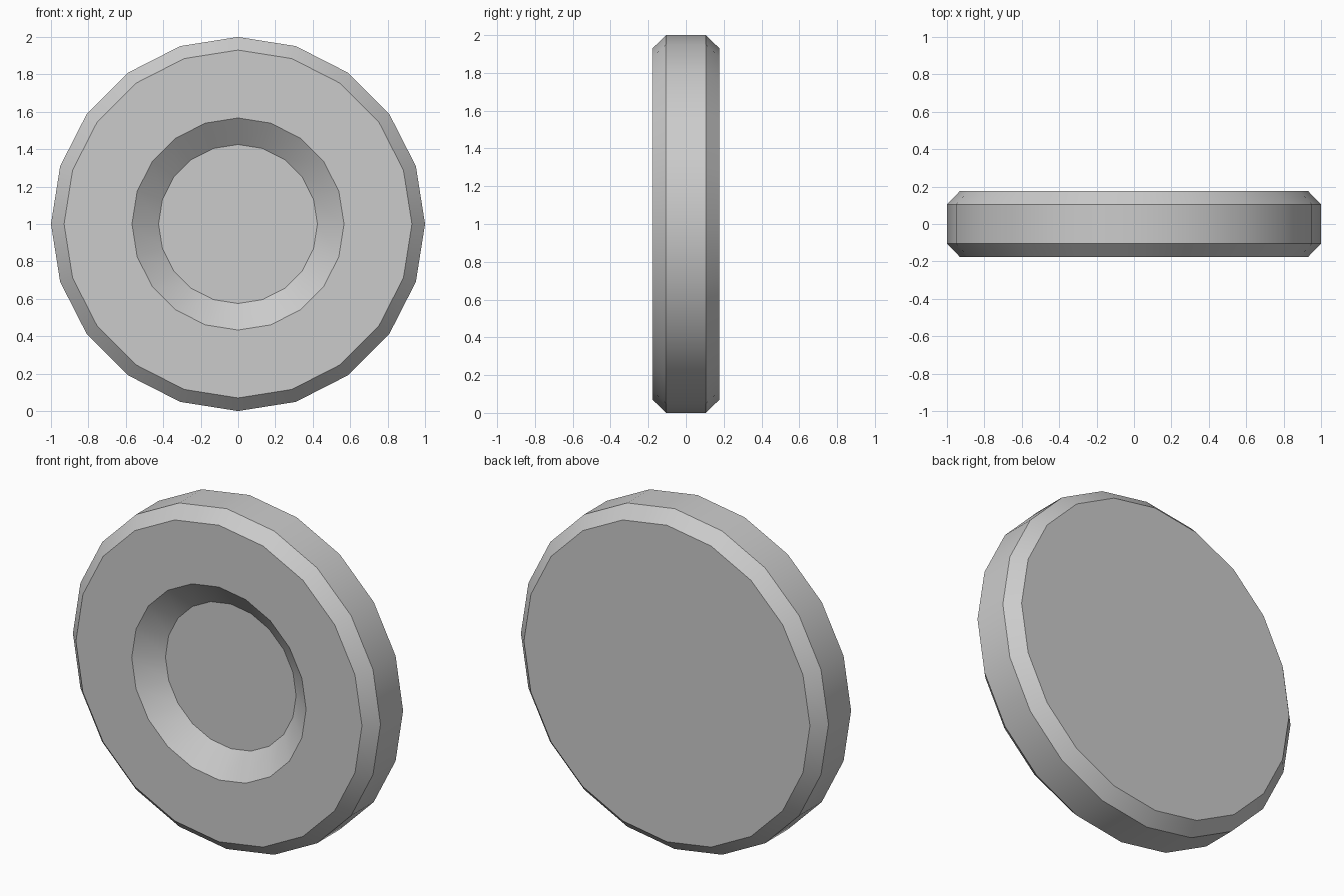
import bpy, bmesh
from math import sin, cos, pi, radians

if "Cube" in bpy.data.objects:
    bpy.data.objects.remove(bpy.data.objects["Cube"])

SIDES = 20

# Half profile of the disc as (radius, y): recess floor, front rim, tread, back
profile = [(0.425, -0.067), (0.567, -0.177), (0.93, -0.177), (1.0, -0.105),
           (1.0, 0.105), (0.93, 0.177)]

bm = bmesh.new()
rings = [[bm.verts.new((r * sin(2 * pi * i / SIDES), y, 1 + r * cos(2 * pi * i / SIDES)))
          for i in range(SIDES)] for r, y in profile]

# Bands between neighbouring rings
for a, b in zip(rings, rings[1:]):
    for i in range(SIDES):
        j = (i + 1) % SIDES
        bm.faces.new((a[i], a[j], b[j], b[i]))

# Recess floor and back cap
bm.faces.new(rings[0])
bm.faces.new(rings[-1])
bmesh.ops.recalc_face_normals(bm, faces=bm.faces)

mesh = bpy.data.meshes.new("wheel")
bm.to_mesh(mesh)
bm.free()
wheel = bpy.data.objects.new("wheel", mesh)
bpy.context.collection.objects.link(wheel)

# Smooth round the rim, sharp at the chamfers
bpy.context.view_layer.objects.active = wheel
wheel.select_set(True)
bpy.ops.object.shade_smooth_by_angle(angle=radians(30))
